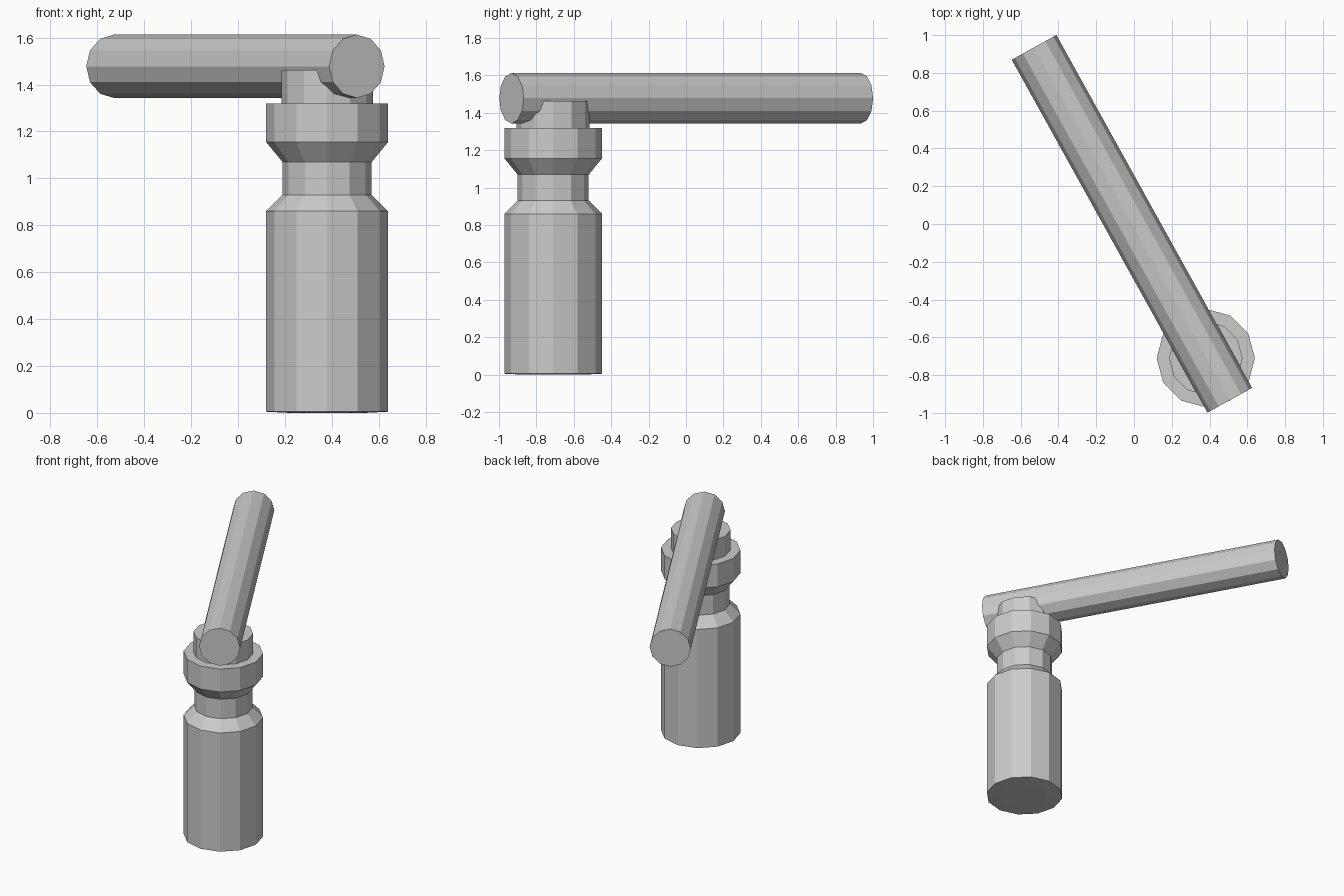
import bpy, bmesh
from math import cos, sin, pi
from mathutils import Vector

if "Cube" in bpy.data.objects:
    bpy.data.objects.remove(bpy.data.objects["Cube"])

SIDES = 12


def lathe(name, profile, location):
    """Revolve (radius, height) points into a closed, flat-faced solid."""
    bm = bmesh.new()
    rings = [[bm.verts.new((r * cos(2 * pi * i / SIDES), r * sin(2 * pi * i / SIDES), z))
              for i in range(SIDES)] for r, z in profile]
    for low, high in zip(rings, rings[1:]):
        for i in range(SIDES):
            j = (i + 1) % SIDES
            bm.faces.new((low[i], low[j], high[j], high[i]))
    bm.faces.new(rings[0][::-1])
    bm.faces.new(rings[-1])
    mesh = bpy.data.meshes.new(name)
    bm.to_mesh(mesh)
    bm.free()
    obj = bpy.data.objects.new(name, mesh)
    obj.location = location
    bpy.context.collection.objects.link(obj)
    return obj


post = (0.38, -0.71, 0)

# Post with a waisted neck, a collar and the stub that holds the bar
lathe("post", [(0.16, 0), (0.26, 0.005), (0.26, 0.86), (0.19, 0.93), (0.19, 1.07),
               (0.26, 1.155), (0.26, 1.32), (0.195, 1.32), (0.195, 1.462)], post)

# Horizontal bar running diagonally through the stub
start, end = Vector((0.507, -0.933, 1.478)), Vector((-0.529, 0.935, 1.478))
axis = end - start
bar = lathe("bar", [(0.135, 0), (0.135, axis.length)], start)
bar.rotation_euler = axis.to_track_quat('Z', 'Y').to_euler()
